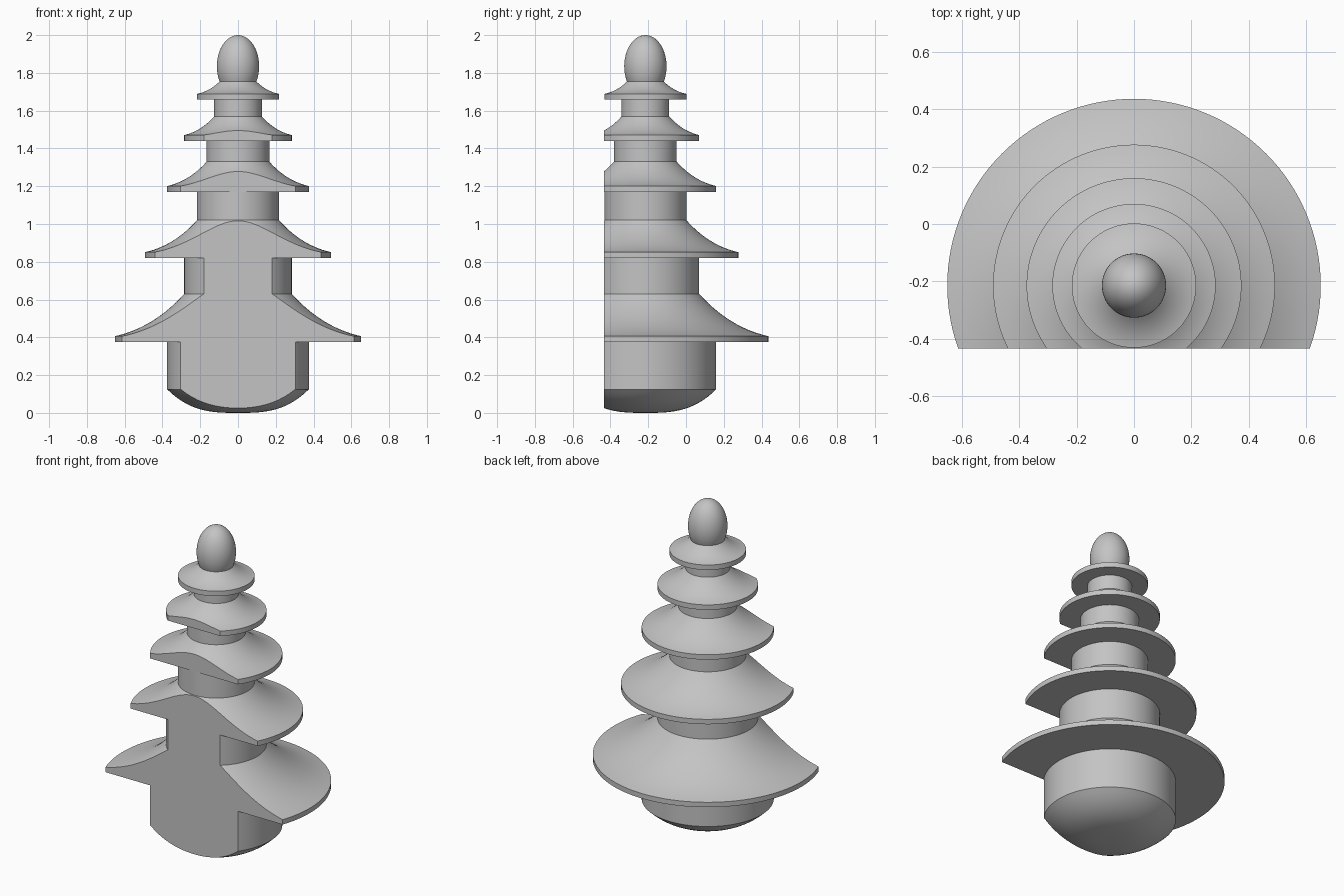
import bpy
import bmesh
from math import cos, sin, pi
from mathutils import Vector

cube = bpy.data.objects.get("Cube")
if cube:
    bpy.data.objects.remove(cube, do_unlink=True)

AXIS_Y = -0.215     # centre line of the turned body
CUT_Y = -0.435      # flat front face
SEGMENTS = 128

stone = bpy.data.materials.new("grey stone")
stone.use_nodes = True
grey = (0.55, 0.55, 0.55, 1)
stone.diffuse_color = grey
stone.node_tree.nodes["Principled BSDF"].inputs["Base Color"].default_value = grey


def lathe(name, profile, cut=False):
    """Turn an (r, z) profile about the centre line, optionally slicing the front flat."""
    bm = bmesh.new()
    verts = [bm.verts.new((r, AXIS_Y, z)) for r, z in profile]
    edges = [bm.edges.new(pair) for pair in zip(verts, verts[1:])]
    bmesh.ops.spin(bm, geom=verts + edges, cent=(0, AXIS_Y, 0), axis=(0, 0, 1),
                   angle=2 * pi, steps=SEGMENTS)
    bmesh.ops.remove_doubles(bm, verts=bm.verts, dist=1e-5)
    if cut:
        bmesh.ops.bisect_plane(bm, geom=bm.verts[:] + bm.edges[:] + bm.faces[:],
                               plane_co=(0, CUT_Y, 0), plane_no=(0, -1, 0),
                               clear_outer=True)
        rim = [e for e in bm.edges if e.is_boundary]
        bmesh.ops.holes_fill(bm, edges=rim, sides=0)
    bmesh.ops.recalc_face_normals(bm, faces=bm.faces)
    mesh = bpy.data.meshes.new(name)
    bm.to_mesh(mesh)
    bm.free()
    mesh.materials.append(stone)
    obj = bpy.data.objects.new(name, mesh)
    bpy.context.collection.objects.link(obj)
    bpy.ops.object.select_all(action="DESELECT")
    obj.select_set(True)
    bpy.context.view_layer.objects.active = obj
    bpy.ops.object.shade_smooth_by_angle(angle=pi / 6)
    return obj


def roof_curve(top, eave, steps=14):
    """Concave slope from the roof's neck down to its eave, listed upwards."""
    a, c = Vector(top), Vector(eave)
    b = Vector((a.x + 0.44 * (c.x - a.x), a.y + 0.8 * (c.y - a.y)))
    points = []
    for i in range(steps + 1):
        t = 1 - i / steps
        points.append(tuple(a * (1 - t) ** 2 + b * 2 * t * (1 - t) + c * t * t))
    return points


# Rounded base
BASE_R, BASE_Z = 0.375, 0.125
profile = [(BASE_R * i / 16, BASE_Z * (i / 16) ** 3) for i in range(17)]

# Tiers: eave radius, eave underside z, neck radius, neck z
tiers = [
    (0.652, 0.375, 0.285, 0.63),
    (0.492, 0.82, 0.217, 1.02),
    (0.375, 1.17, 0.166, 1.33),
    (0.285, 1.44, 0.126, 1.57),
    (0.217, 1.658, 0.097, 1.755),
]
drum_r = BASE_R
for eave_r, eave_z, neck_r, neck_z in tiers:
    profile += [(drum_r, eave_z), (eave_r, eave_z)]
    profile += roof_curve((neck_r, neck_z), (eave_r, eave_z + 0.031))
    drum_r = neck_r
profile.append((0, tiers[-1][3]))
lathe("tiered_tower", profile, cut=True)

# Egg-shaped finial, standing on the top roof
MID_Z, WIDE, TALL = 1.835, 0.112, 0.165
start = -0.506
egg = [(0, tiers[-1][3])]
for i in range(25):
    a = start + (pi / 2 - start) * i / 24
    egg.append((WIDE * cos(a) if i < 24 else 0, MID_Z + TALL * sin(a)))
lathe("finial", egg)
